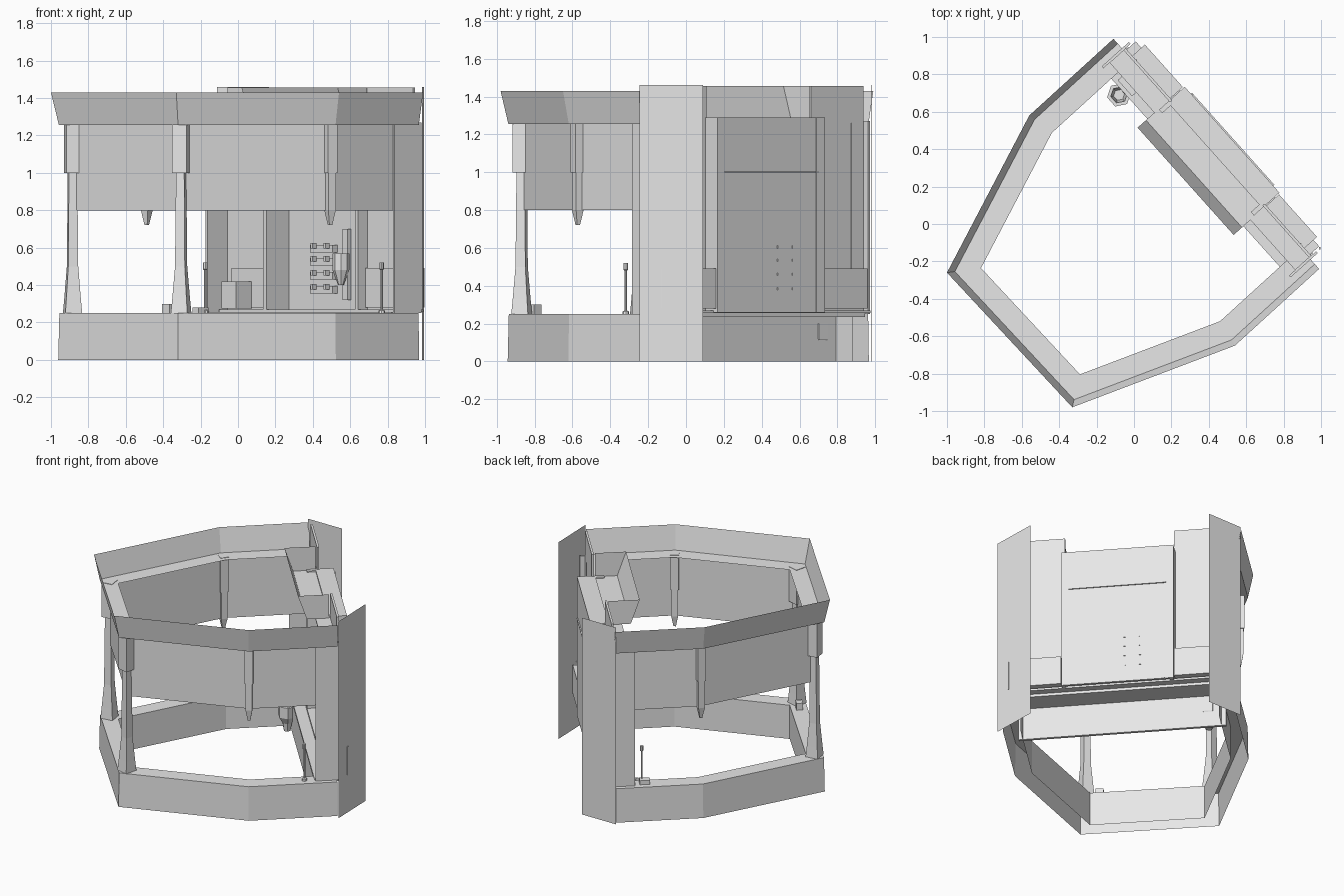
import bpy, bmesh, math
from mathutils import Vector

if "Cube" in bpy.data.objects:
    bpy.data.objects.remove(bpy.data.objects["Cube"])

GREY = bpy.data.materials.new("light_grey")
GREY.diffuse_color = (0.8, 0.8, 0.8, 1)
GREY.use_nodes = True
GREY.node_tree.nodes["Principled BSDF"].inputs["Base Color"].default_value = GREY.diffuse_color

# plan of the stall: five sides from back corner round to right corner
PLAN = [Vector(p) for p in ((-.11, .99), (-.56, .58), (-1, -.26), (-.33, -.98), (.54, -.65), (.99, -.24))]
# back wall frame: u runs along it, v points outwards
MID, U, V = Vector((.44, .375)), Vector((.667, -.745)), Vector((.745, .667))


def make(name, verts, faces):
    me = bpy.data.meshes.new(name)
    me.from_pydata([tuple(v) for v in verts], [], faces)
    me.materials.append(GREY)
    ob = bpy.data.objects.new(name, me)
    bpy.context.collection.objects.link(ob)
    return ob


def inset(d):
    """Plan line moved inwards by d, with mitred corners."""
    n = []
    for a, b in zip(PLAN, PLAN[1:]):
        e = (b - a).normalized()
        n.append(Vector((-e.y, e.x)))
    out = [PLAN[0] + n[0] * d]
    for p, a, b in zip(PLAN[1:-1], n, n[1:]):
        out.append(p + (a + b) * d / (1 + a.dot(b)))
    return out + [PLAN[-1] + n[-1] * d]


def bands(name, rows):
    """Sheet through several (inset, height) rows."""
    verts, faces, k = [], [], len(PLAN)
    for d, z in rows:
        verts += [(p.x, p.y, z) for p in inset(d)]
    for r in range(len(rows) - 1):
        for i in range(k - 1):
            a = r * k + i
            faces.append((a, a + 1, a + k + 1, a + k))
    return make(name, verts, faces)


def wall_pt(u, v, z):
    p = MID + U * u + V * v
    return (p.x, p.y, z)


QUADS = [(0, 3, 2, 1), (4, 5, 6, 7), (0, 1, 5, 4), (1, 2, 6, 5), (2, 3, 7, 6), (3, 0, 4, 7)]


def wall_box(name, u0, u1, v0, v1, z0, z1):
    u0, u1 = sorted((u0, u1))
    vs = [wall_pt(u, v, z) for z in (z0, z1) for u, v in ((u0, v0), (u1, v0), (u1, v1), (u0, v1))]
    return make(name, vs, QUADS)


def lathe(name, x, y, prof, sides, rot=0.0):
    """Stacked regular sections, prof = (radius, height)."""
    vs, fs = [], []
    for r, z in prof:
        for i in range(sides):
            a = rot + 2 * math.pi * i / sides
            vs.append((x + r * math.cos(a), y + r * math.sin(a), z))
    for j in range(len(prof) - 1):
        for i in range(sides):
            a, b = j * sides + i, j * sides + (i + 1) % sides
            fs.append((a, b, b + sides, a + sides))
    fs.append(tuple(range(sides))[::-1])
    fs.append(tuple(range(len(vs) - sides, len(vs))))
    return make(name, vs, fs)


def box(name, x, y, z0, sx, sy, sz, ang):
    c, s = math.cos(ang), math.sin(ang)
    vs = [(x + c * a * sx / 2 - s * b * sy / 2, y + s * a * sx / 2 + c * b * sy / 2, z)
          for z in (z0, z0 + sz) for a, b in ((-1, -1), (1, -1), (1, 1), (-1, 1))]
    return make(name, vs, QUADS)


# counter ring, flared roof board with flat ledge, hanging valance
bands("counter", [(.032, 0), (.037, .25), (.15, .25), (.15, 0)])
bands("roof_board", [(0, 1.43), (.035, 1.255), (.15, 1.255)])
bands("valance", [(.097, .8), (.097, 1.255)])

# posts: two long ones on the counter, two short pointed ones
for i in (1, 2, 3, 4):
    long_post = i in (2, 3)
    p = inset(.095 if long_post else .09)[i]
    d = PLAN[i + 1] - PLAN[i - 1]
    a = math.atan2(d.y, d.x) + math.pi / 4
    r = .056 if long_post else .041
    lathe("post_sleeve", p.x, p.y, [(r, 1.0), (r, 1.258)], 4, a)
    if long_post:
        prof = [(.064, .25), (.055, .33), (.038, .5), (.032, 1.0)]
    else:
        prof = [(.012, .72), (.032, .8), (.032, 1.0)]
    lathe("post", p.x, p.y, prof, 4, a)

# back base and ledge under the cabinet
wall_box("back_base", -.705, .705, -.145, -.125, 0, .24)
wall_box("back_ledge", -.74, .74, -.15, .03, .235, .255)
wall_box("cabinet_floor", -.735, .735, -.07, .08, .255, .27)

# central cabinet: back panel, trim, taps
wall_box("back_panel", -.36, .36, .095, .113, .26, 1.29)
wall_box("back_panel_ledge", -.33, .33, .113, .121, 1.0, 1.005)
wall_box("back_panel_trim", -.325, -.318, .113, .118, .26, 1.29)
for z in (.385, .46, .535, .605):
    wall_box("tap_plate", -.15, .03, .06, .095, z - .03, z + .01)
    for u in (-.106, 0):
        wall_box("tap", u - .008, u + .008, .03, .06, z - .01, z + .02)
        wall_box("tap_fitting", u - .056, u - .042, .113, .118, z - .007, z + .007)
wall_box("dispenser_rail", .1, .14, .07, .095, .32, .7)
c = wall_pt(.12, .04, 0)
lathe("dispenser", c[0], c[1], [(.015, .4), (.045, .48), (.045, .57)], 8)

# parts mirrored on both ends of the back wall
for s in (-1, 1):
    wall_box("partition", s * .38, s * .355, -.07, .113, .26, 1.29)
    wall_box("side_back_panel", s * .37, s * .744, .0, .015, .255, 1.455)
    wall_box("side_back_slot", s * .655, s * .662, .015, .019, .3, 1.26)
    wall_box("end_wall", s * .744, s * .757, -.145, .05, .25, 1.27)
    wall_box("side_roof", s * .37, s * .744, -.1, .0, 1.27, 1.28)
    wall_box("side_shelf", s * .385, s * .69, -.02, .105, .28, .49)

# open door leaves hinged on the corners, the right one with a handle
for name, a, b in (("left_door", (-.113, .98), (.165, .982)), ("right_door", (.995, -.245), (.985, .09))):
    make(name, [(*a, 0), (*b, 0), (*b, 1.46), (*a, 1.46)], [(0, 1, 2, 3)])
box("door_handle", .992, -.13, .28, .008, .012, .21, 0)

# pump poles on the counter
for x, y in ((.768, -.318), (-.175, .77)):
    lathe("pole", x, y, [(.018, .25), (.016, .265), (.006, .27), (.006, .48), (.012, .485), (.012, .52)], 8)

# open header tray above the cabinet with a sloping front
tray = [wall_pt(u, v, 1.28) for u, v in ((-.385, -.16), (.385, -.16), (.385, -.01), (-.385, -.01))]
tray += [wall_pt(u, v, 1.455) for u, v in ((-.385, -.22), (.385, -.22), (.385, -.01), (-.385, -.01))]
make("header_tray", tray, [(0, 3, 2, 1), (0, 1, 5, 4), (1, 2, 6, 5), (3, 0, 4, 7)])
wall_box("cabinet_top", -.36, .36, -.01, .113, 1.28, 1.29)

# loose fittings: appliance, hanging cup, counter boxes
wall_box("appliance", -.645, -.53, -.13, -.02, .275, .42)
lathe("hanging_cup", -.08, .69, [(.025, .01), (.035, .07), (.065, .12), (.065, .2), (.045, .2), (.03, .05)], 6, .2)
box("counter_box", -.37, -.80, .25, .055, .045, .05, -.8)
box("counter_box", -.2, .77, .25, .07, .05, .03, .7)
